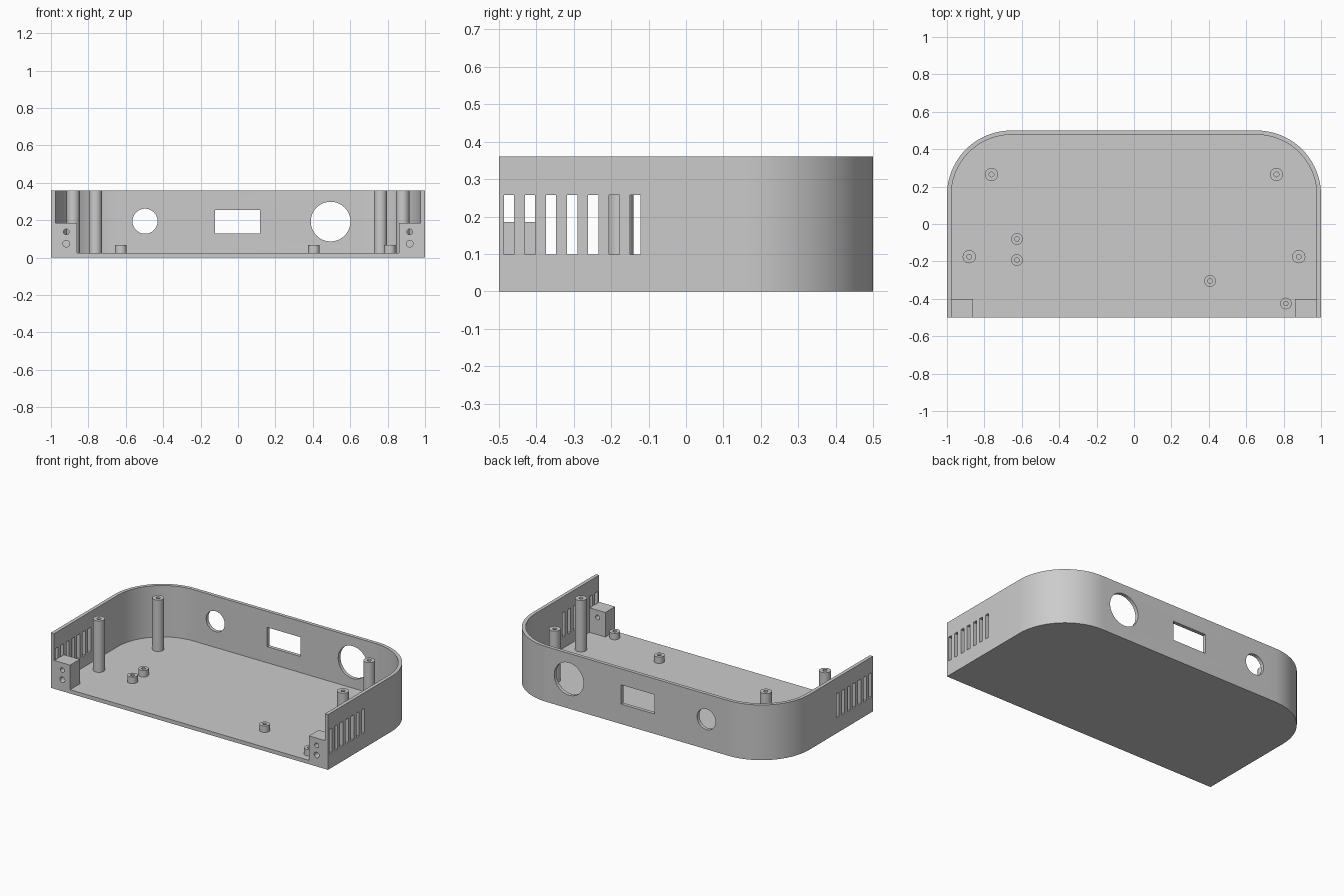
import bpy, bmesh
from math import pi, sin, cos, radians
from mathutils import Matrix, Vector

if "Cube" in bpy.data.objects:
    bpy.data.objects.remove(bpy.data.objects["Cube"], do_unlink=True)

HEIGHT, FLOOR, WALL, CORNER = 0.36, 0.025, 0.023, 0.345

grey = bpy.data.materials.new("plain grey")
grey.use_nodes = True
colour = (0.6, 0.6, 0.6, 1)
grey.diffuse_color = colour
grey.node_tree.nodes["Principled BSDF"].inputs["Base Color"].default_value = colour


def finish(name, bm):
    bmesh.ops.recalc_face_normals(bm, faces=bm.faces)
    mesh = bpy.data.meshes.new(name)
    bm.to_mesh(mesh)
    bm.free()
    mesh.materials.append(grey)
    obj = bpy.data.objects.new(name, mesh)
    bpy.context.collection.objects.link(obj)
    return obj


def activate(obj):
    bpy.ops.object.select_all(action='DESELECT')
    obj.select_set(True)
    bpy.context.view_layer.objects.active = obj


def subtract(obj, cutter):
    mod = obj.modifiers.new("cut", 'BOOLEAN')
    mod.operation, mod.solver, mod.object = 'DIFFERENCE', 'EXACT', cutter
    activate(obj)
    bpy.ops.object.modifier_apply(modifier=mod.name)
    bpy.data.objects.remove(cutter, do_unlink=True)


def add_box(bm, low, high):
    low, high = Vector(low), Vector(high)
    size = Matrix.Diagonal((*(high - low), 1))
    bmesh.ops.create_cube(bm, size=1, matrix=Matrix.Translation((low + high) / 2) @ size)


def add_bore(bm, x, z, radius, y0, y1):
    """Cylinder lying along y."""
    place = Matrix.Translation((x, (y0 + y1) / 2, z)) @ Matrix.Rotation(pi / 2, 4, 'X')
    bmesh.ops.create_cone(bm, cap_ends=True, segments=48, radius1=radius,
                          radius2=radius, depth=y1 - y0, matrix=place)


def tray_prism(name, inset, front, z0, z1, steps=24):
    """Slab with square front corners and rounded back corners."""
    bm = bmesh.new()
    half, radius = 1 - inset, CORNER - inset
    outline = [(-half, front), (half, front)]
    for side, start in ((1, 0), (-1, pi / 2)):
        for i in range(steps + 1):
            a = start + i * pi / 2 / steps
            outline.append((side * (1 - CORNER) + radius * cos(a),
                            0.5 - CORNER + radius * sin(a)))
    base = bm.faces.new([bm.verts.new((x, y, z0)) for x, y in outline])
    top = bmesh.ops.extrude_face_region(bm, geom=[base])["geom"]
    bmesh.ops.translate(bm, vec=(0, 0, z1 - z0),
                        verts=[v for v in top if isinstance(v, bmesh.types.BMVert)])
    return finish(name, bm)


def post(name, x, y, radius, bore, top):
    """Round standoff with a screw hole down its middle."""
    bm = bmesh.new()
    ring = [bm.verts.new(p) for p in ((radius, 0, FLOOR - 0.001), (radius, 0, top),
                                      (bore, 0, top), (bore, 0, FLOOR + 0.001))]
    edges = [bm.edges.new(pair) for pair in zip(ring, ring[1:])]
    bmesh.ops.spin(bm, geom=ring + edges, cent=(0, 0, 0), axis=(0, 0, 1),
                   angle=2 * pi, steps=32, use_merge=True)
    bmesh.ops.remove_doubles(bm, verts=bm.verts, dist=1e-5)
    bmesh.ops.translate(bm, verts=bm.verts, vec=(x, y, 0))
    return finish(name, bm)


# Hollow tray, keeping a mounting block in each front corner
case = tray_prism("case_shell", 0, -0.5, 0, HEIGHT)
cavity = tray_prism("cavity_cutter", WALL, -0.6, FLOOR, HEIGHT + 0.1)
bm = bmesh.new()
for side in (-1, 1):
    xs = sorted((side * 0.862, side * 1.1))
    add_box(bm, (xs[0], -0.7, -0.1), (xs[1], -0.4, 0.185))
subtract(cavity, finish("block_keeper", bm))
subtract(case, cavity)

# Openings: back ports, side vents and block screw holes
bm = bmesh.new()
add_bore(bm, -0.497, 0.195, 0.067, 0.45, 0.55)
add_bore(bm, 0.495, 0.193, 0.106, 0.45, 0.55)
add_box(bm, (-0.123, 0.45, 0.13), (0.118, 0.55, 0.256))
for side in (-1, 1):
    xs = sorted((side * (0.999 - WALL), side * 1.05))
    for i in range(7):
        y = -0.473 + 0.0562 * i
        add_box(bm, (xs[0], y - 0.0137, 0.098), (xs[1], y + 0.0137, 0.258))
    add_bore(bm, side * 0.918, 0.138, 0.015, -0.55, -0.35)
    add_bore(bm, side * 0.918, 0.075, 0.018, -0.55, -0.44)
subtract(case, finish("opening_cutter", bm))

# Standoffs on the floor
parts = [case]
for side, label in ((-1, "right"), (1, "left")):
    parts.append(post(f"back_tall_post_{label}", side * 0.762, 0.265, 0.035, 0.013, HEIGHT))
    parts.append(post(f"front_tall_post_{label}", side * 0.881, -0.175, 0.035, 0.013, HEIGHT))
for i, (x, y) in enumerate([(-0.626, -0.08), (-0.626, -0.193),
                            (0.406, -0.305), (0.812, -0.425)], 1):
    parts.append(post(f"short_post_{i}", x, y, 0.031, 0.012, 0.067))

for obj in parts:
    activate(obj)
    bpy.ops.object.shade_smooth_by_angle(angle=radians(30))
